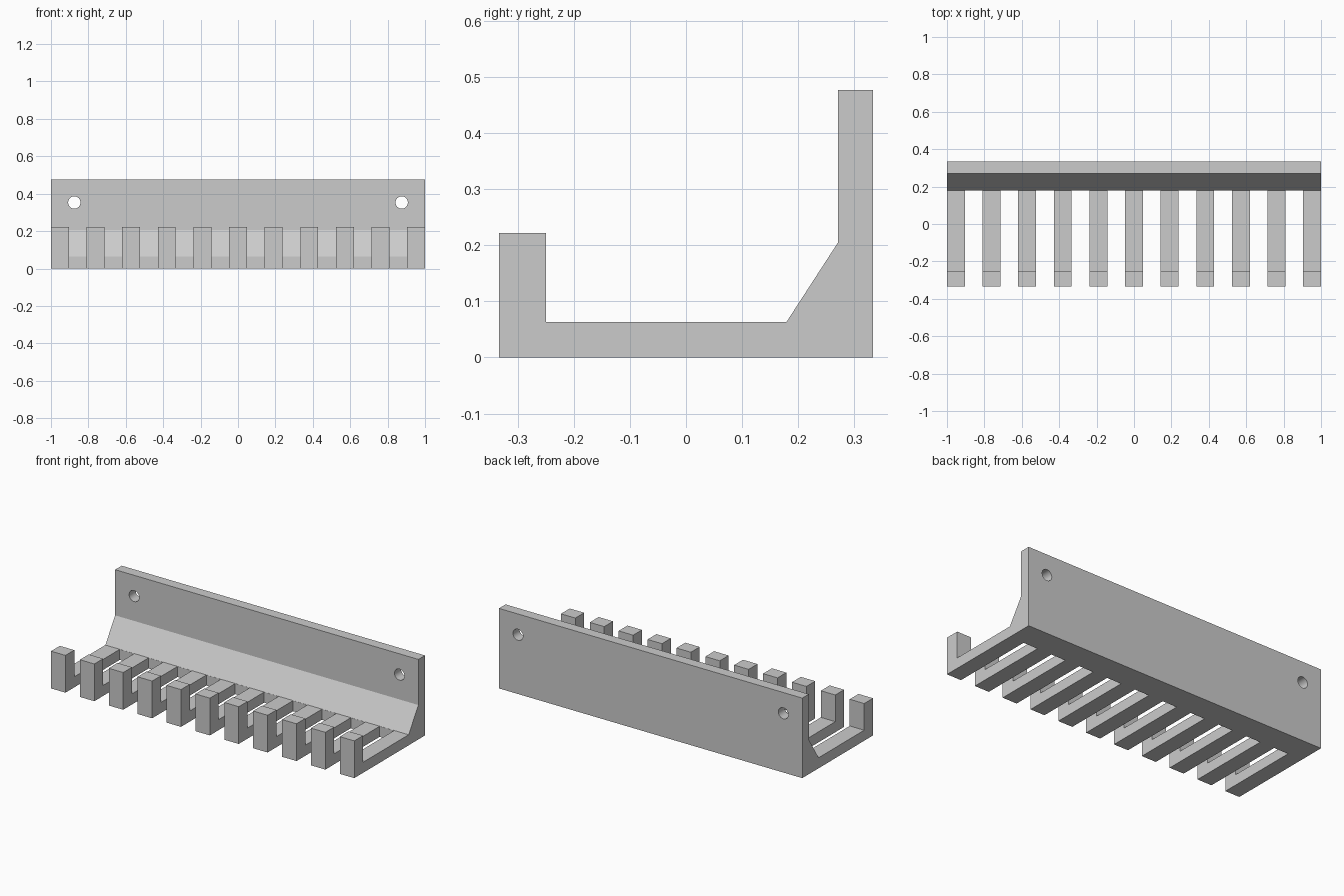
import bpy, bmesh, math
from mathutils import Matrix, Vector

cube = bpy.data.objects.get("Cube")
if cube:
    bpy.data.objects.remove(cube, do_unlink=True)

# Single grey material
GREY = (0.6, 0.6, 0.6, 1.0)
mat = bpy.data.materials.new("light_grey")
mat.use_nodes = True
mat.diffuse_color = GREY
mat.node_tree.nodes["Principled BSDF"].inputs["Base Color"].default_value = GREY

HOOKS = 11
WIDTH = 2 / (2 * HOOKS - 1)      # hook width equals gap width
DEPTH = 0.333                    # half depth
INNER = 0.179                    # where the brace meets the hooks
THICK = 0.063


def to_object(bm, name):
    bmesh.ops.recalc_face_normals(bm, faces=bm.faces)
    mesh = bpy.data.meshes.new(name)
    bm.to_mesh(mesh)
    bm.free()
    mesh.materials.append(mat)
    obj = bpy.data.objects.new(name, mesh)
    bpy.context.collection.objects.link(obj)
    return obj


# Hook, brace and wall plate: one side profile extruded along x
profile = [(-DEPTH, 0), (DEPTH, 0), (DEPTH, 0.477), (0.271, 0.477),
           (0.271, 0.205), (INNER, THICK), (-0.25, THICK),
           (-0.25, 0.222), (-DEPTH, 0.222)]
bm = bmesh.new()
side = bm.faces.new([bm.verts.new((-1, y, z)) for y, z in profile])
grown = bmesh.ops.extrude_face_region(bm, geom=[side])["geom"]
bmesh.ops.translate(bm, vec=(2, 0, 0),
                    verts=[v for v in grown if isinstance(v, bmesh.types.BMVert)])
rack = to_object(bm, "hook_rack")

# Cutters: gaps between hooks and the two screw holes
bm = bmesh.new()
front, back = -DEPTH - 0.1, INNER - 0.001
for i in range(HOOKS - 1):
    x = -1 + WIDTH * (2 * i + 1.5)
    place = Matrix.Translation((x, (front + back) / 2, 0.1))
    size = Matrix.Diagonal(Vector((WIDTH, back - front, 0.5, 1)))
    bmesh.ops.create_cube(bm, size=1, matrix=place @ size)
for x in (-0.875, 0.875):
    bmesh.ops.create_cone(bm, cap_ends=True, segments=32, radius1=0.033,
                          radius2=0.033, depth=0.2,
                          matrix=Matrix.Translation((x, 0.302, 0.353))
                          @ Matrix.Rotation(math.pi / 2, 4, 'X'))
cutter = to_object(bm, "gap_and_hole_cutter")
cutter.hide_render = True

# Cut, then drop the helper
bpy.context.view_layer.objects.active = rack
rack.select_set(True)
cut = rack.modifiers.new("cut", 'BOOLEAN')
cut.operation = 'DIFFERENCE'
cut.solver = 'EXACT'
cut.object = cutter
bpy.ops.object.modifier_apply(modifier=cut.name)
bpy.data.objects.remove(cutter, do_unlink=True)
bpy.ops.object.shade_smooth_by_angle(angle=math.radians(30))
